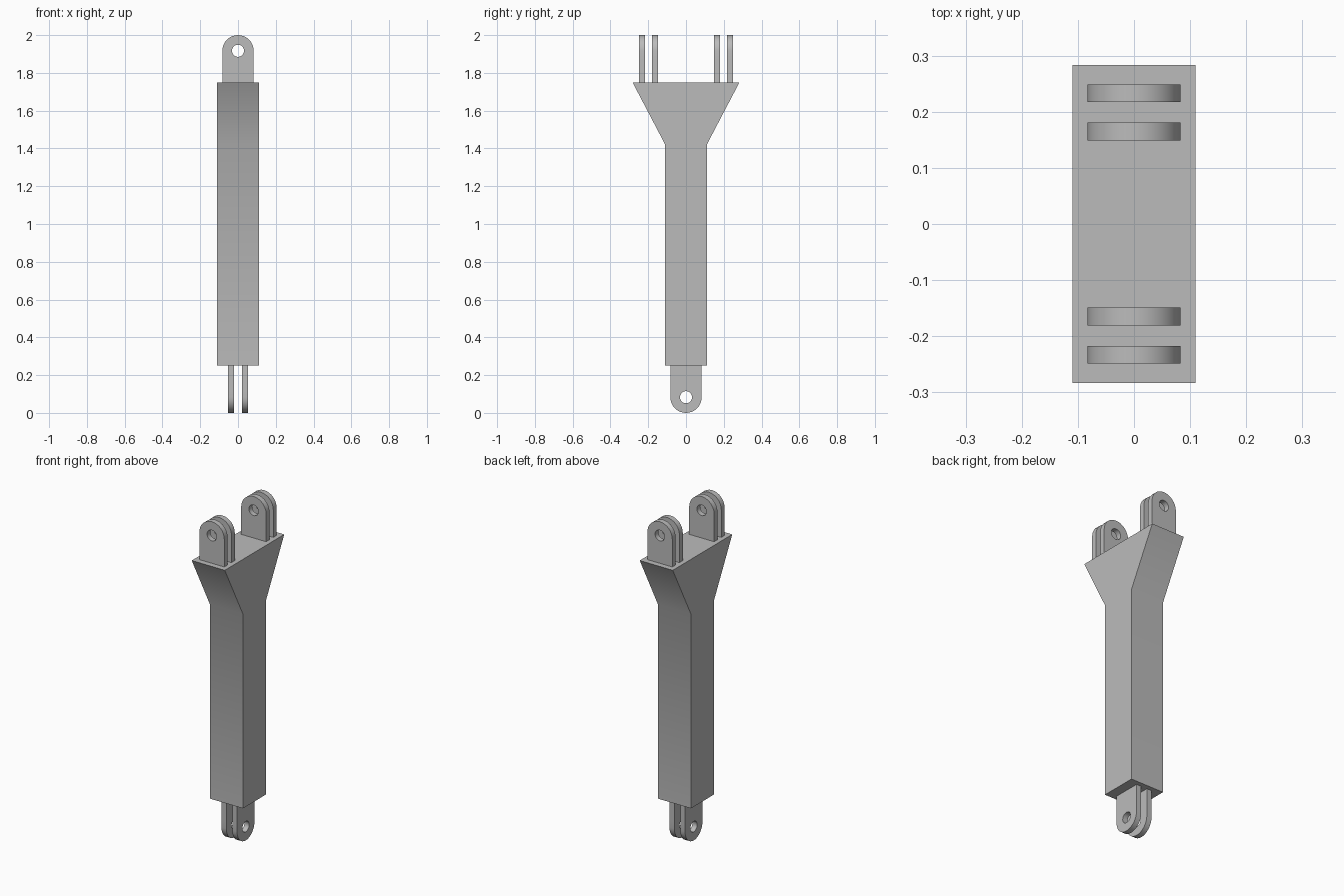
import bpy, bmesh, math
from mathutils import Matrix, Vector

cube = bpy.data.objects.get("Cube")
if cube:
    bpy.data.objects.remove(cube)

grey = bpy.data.materials.new("plain grey")
grey.use_nodes = True
colour = (0.5, 0.5, 0.5, 1)
grey.diffuse_color = colour
grey.node_tree.nodes["Principled BSDF"].inputs["Base Color"].default_value = colour

LUG_R, HOLE_R, LUG_H, LUG_T = 0.083, 0.032, 0.167, 0.032
HALF = 0.11
BOTTOM, BEND, TOP = 0.25, 1.42, 1.75


def finish(name, bm, matrix=Matrix()):
    bmesh.ops.transform(bm, matrix=matrix, verts=bm.verts)
    bmesh.ops.recalc_face_normals(bm, faces=bm.faces)
    mesh = bpy.data.meshes.new(name)
    bm.to_mesh(mesh)
    bm.free()
    mesh.materials.append(grey)
    obj = bpy.data.objects.new(name, mesh)
    bpy.context.collection.objects.link(obj)
    bpy.ops.object.select_all(action='DESELECT')
    obj.select_set(True)
    bpy.context.view_layer.objects.active = obj
    bpy.ops.object.shade_smooth_by_angle(angle=math.radians(30))


def lug(name, matrix):
    """Round-ended plate in XZ with a pin hole at the origin, its foot at -z."""
    n = 16
    arc = [(math.cos(math.pi * i / n), math.sin(math.pi * i / n)) for i in range(2 * n)]
    outer = [(LUG_R * c, LUG_R * s) for c, s in arc[:n + 1]]
    for i in range(1, n):  # down one side, along the foot, up the other
        x = max(-1, min(1, (i - n / 2) / (n / 4)))
        z = min(1, min(i, n - i) / (n / 4))
        outer.append((LUG_R * x, -LUG_H * z))
    inner = [(HOLE_R * c, HOLE_R * s) for c, s in arc]
    bm = bmesh.new()
    rings = [[bm.verts.new((x, y, z)) for x, z in pts]
             for pts, y in ((outer, -LUG_T / 2), (outer, LUG_T / 2),
                            (inner, LUG_T / 2), (inner, -LUG_T / 2))]
    for k in range(4):
        a, b = rings[k], rings[(k + 1) % 4]
        for i in range(2 * n):
            j = (i + 1) % (2 * n)
            bm.faces.new((a[i], a[j], b[j], b[i]))
    finish(name, bm, matrix)


# Square shaft flaring into a wide head
bm = bmesh.new()
half_profile = [(HALF, BOTTOM), (HALF, BEND), (0.283, TOP)]
profile = half_profile + [(-y, z) for y, z in reversed(half_profile)]
face = bm.faces.new([bm.verts.new((-HALF, y, z)) for y, z in profile])
side = bmesh.ops.extrude_face_region(bm, geom=[face])
bmesh.ops.translate(bm, vec=(2 * HALF, 0, 0),
                    verts=[v for v in side["geom"] if isinstance(v, bmesh.types.BMVert)])
finish("arm_body", bm)

# Two upper clevises, each a pair of lugs
for end, sy in (("front", -1), ("back", 1)):
    for place, y in (("inner", 0.165), ("outer", 0.233)):
        lug(f"upper_{end}_{place}_lug", Matrix.Translation((0, sy * y, TOP + LUG_H)))

# Lower clevis, turned a quarter and upside down
for label, sx in (("right", -1), ("left", 1)):
    turn = Matrix.Rotation(math.pi / 2, 4, 'Z') @ Matrix.Rotation(math.pi, 4, 'Y')
    lug(f"lower_{label}_lug", Matrix.Translation(Vector((sx * 0.036, 0, BOTTOM - LUG_H))) @ turn)
